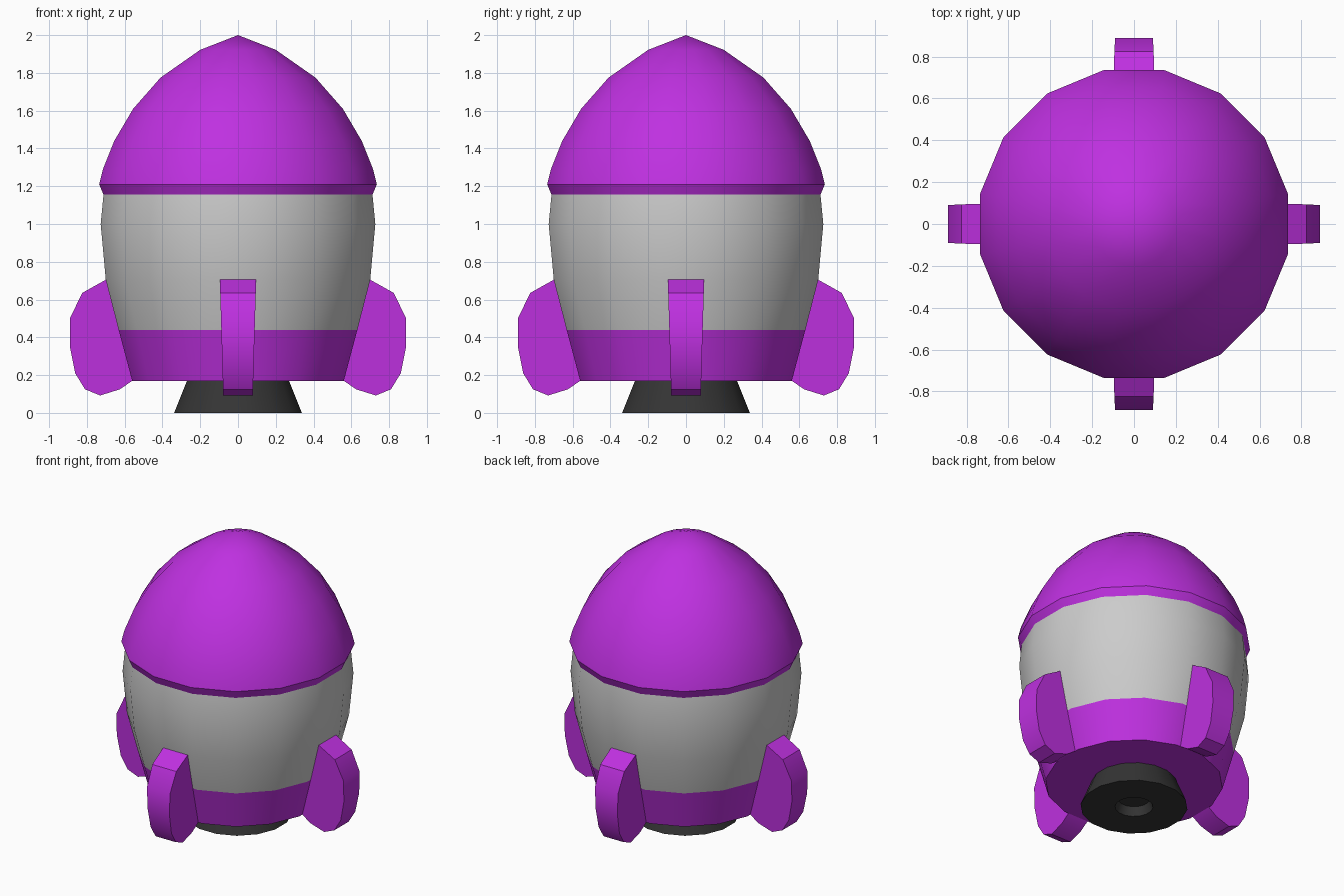
import bpy, bmesh
from math import pi, cos, sin, radians

if "Cube" in bpy.data.objects:
    bpy.data.objects.remove(bpy.data.objects["Cube"])

SIDES = 16
FLAT = cos(pi / SIDES)  # profiles are measured to the flats


def material(name, rgb):
    m = bpy.data.materials.new(name)
    m.diffuse_color = (*rgb, 1)
    m.use_nodes = True
    m.node_tree.nodes["Principled BSDF"].inputs["Base Color"].default_value = m.diffuse_color
    return m


purple = material("purple", (0.52, 0.03, 0.75))
black = material("black", (0.035, 0.035, 0.035))


def finish(name, bm, mat, angle=35):
    me = bpy.data.meshes.new(name)
    bm.to_mesh(me)
    bm.free()
    ob = bpy.data.objects.new(name, me)
    bpy.context.collection.objects.link(ob)
    if mat:
        me.materials.append(mat)
    bpy.ops.object.select_all(action='DESELECT')
    ob.select_set(True)
    bpy.context.view_layer.objects.active = ob
    bpy.ops.object.shade_smooth_by_angle(angle=radians(angle))
    return ob


def lathe(name, profile, mat=None):
    """Revolve (radius, z) points, listed bottom to top outside."""
    bm = bmesh.new()
    rings = []
    for r, z in profile:
        if r == 0:
            rings.append([bm.verts.new((0, 0, z))] * SIDES)
            continue
        angles = [(i + 0.5) * 2 * pi / SIDES for i in range(SIDES)]
        rings.append([bm.verts.new((r / FLAT * cos(a), r / FLAT * sin(a), z)) for a in angles])
    for lo, hi in zip(rings, rings[1:]):
        for i in range(SIDES):
            j = (i + 1) % SIDES
            bm.faces.new(dict.fromkeys((lo[i], lo[j], hi[j], hi[i])))
    return finish(name, bm, mat)


# Hull: nose cap, grey body, lower band with flat underside
lathe("nose_cap", [(0.712, 1.155), (0.735, 1.21), (0.715, 1.29), (0.655, 1.44),
                   (0.555, 1.61), (0.41, 1.775), (0.2, 1.922), (0, 2.0)], purple)
lathe("body", [(0.632, 0.44), (0.70, 0.705), (0.727, 1.0), (0.712, 1.155)])
lathe("lower_band", [(0, 0.17), (0.56, 0.17), (0.632, 0.44)], purple)

# Engine nozzle with a recessed hole
lathe("nozzle", [(0, 0.06), (0.10, 0.06), (0.12, 0), (0.338, 0), (0.27, 0.17)], black)

# Four fins, open where they meet the hull, slightly thinner toward the bottom
FIN = [(0.70, 0.705), (0.825, 0.635), (0.89, 0.50), (0.89, 0.35), (0.862, 0.21),
       (0.81, 0.125), (0.73, 0.092), (0.625, 0.125), (0.56, 0.17), (0.632, 0.44)]
OPEN_EDGES = 2  # last edges lie against the hull
for k, side in enumerate(("right", "back", "left", "front")):
    bm = bmesh.new()
    walls = []
    for s in (-1, 1):
        walls.append([bm.verts.new((x, s * (0.078 + 0.018 * (z - 0.09) / 0.61), z)) for x, z in FIN])
    for w in walls:
        bm.faces.new(w)
    for i in range(len(FIN) - OPEN_EDGES):
        bm.faces.new((walls[0][i], walls[0][i + 1], walls[1][i + 1], walls[1][i]))
    bmesh.ops.recalc_face_normals(bm, faces=bm.faces)
    fin = finish(side + "_fin", bm, purple, 28)
    fin.rotation_euler.z = k * pi / 2
